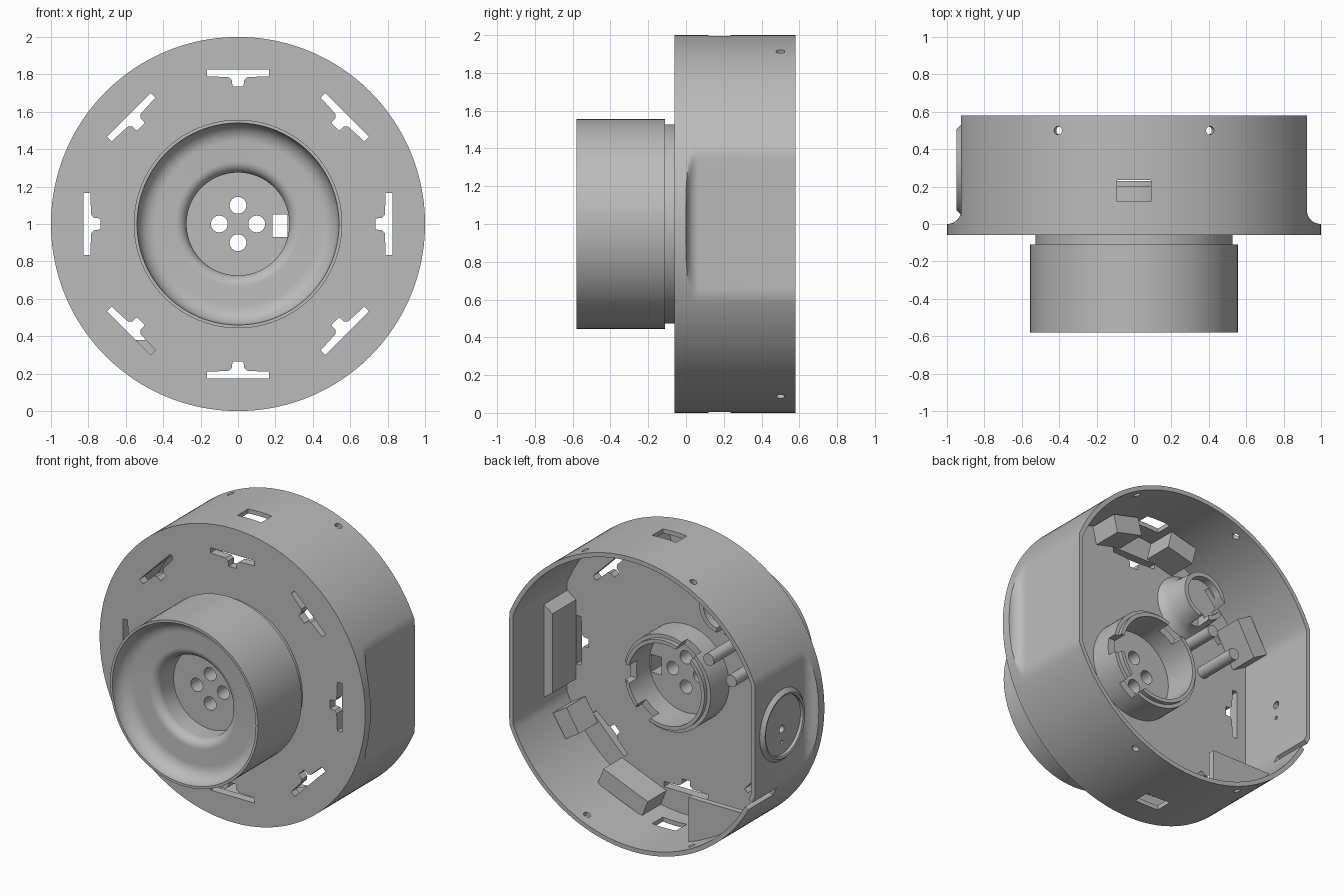
import bpy, bmesh
from math import sin, cos, pi, radians
from mathutils import Matrix, Vector

if "Cube" in bpy.data.objects:
    bpy.data.objects.remove(bpy.data.objects["Cube"])

grey = bpy.data.materials.new("matte_grey")
grey.use_nodes = True
grey.diffuse_color = (0.5, 0.5, 0.5, 1)
grey.node_tree.nodes["Principled BSDF"].inputs["Base Color"].default_value = (0.5, 0.5, 0.5, 1)


def place(deg=0, y=0):
    """Turn about the main axis, clockwise from the top, then lift to axis height."""
    return Matrix.Translation((0, y, 1)) @ Matrix.Rotation(radians(deg), 4, 'Y')


def ring(r, y, n=64, clip=9, cx=0, cz=0):
    pts = [(r * cos(2 * pi * i / n), r * sin(2 * pi * i / n)) for i in range(n)]
    return [Vector((max(-clip, min(clip, x)) + cx, y, z + cz)) for x, z in pts]


def skin(bm, loops, matrix=None, closed=False):
    """Join equal loops of points into a solid, capped or closed on itself."""
    matrix = matrix or place()
    rows = [[bm.verts.new(matrix @ p) for p in loop] for loop in loops]
    pairs = list(zip(rows, rows[1:]))
    if closed:
        pairs.append((rows[-1], rows[0]))
    else:
        bm.faces.new(rows[0])
        bm.faces.new(rows[-1])
    for a, b in pairs:
        for i in range(len(a)):
            j = (i + 1) % len(a)
            bm.faces.new((a[i], a[j], b[j], b[i]))


def prism(bm, outline, y0, y1, matrix=None):
    skin(bm, [[Vector((x, y, z)) for x, z in outline] for y in (y0, y1)], matrix)


def box(bm, x0, x1, z0, z1, y0, y1, matrix=None):
    prism(bm, [(x0, z0), (x1, z0), (x1, z1), (x0, z1)], y0, y1, matrix)


def rod(bm, r, y0, y1, cx=0, cz=0, matrix=None):
    skin(bm, [ring(r, y, 24, cx=cx, cz=cz) for y in (y0, y1)], matrix)


def finish(name, bm, cutter=None):
    bmesh.ops.recalc_face_normals(bm, faces=bm.faces)
    mesh = bpy.data.meshes.new(name)
    bm.to_mesh(mesh)
    bm.free()
    ob = bpy.data.objects.new(name, mesh)
    bpy.context.collection.objects.link(ob)
    mesh.materials.append(grey)
    if cutter:
        mod = ob.modifiers.new("cut", 'BOOLEAN')
        mod.operation, mod.solver, mod.object = 'DIFFERENCE', 'EXACT', cutter
        deps = bpy.context.evaluated_depsgraph_get()
        ob.data = bpy.data.meshes.new_from_object(ob.evaluated_get(deps))
        ob.modifiers.clear()
    bpy.ops.object.select_all(action='DESELECT')
    ob.select_set(True)
    bpy.context.view_layer.objects.active = ob
    bpy.ops.object.shade_smooth_by_angle(angle=radians(30))
    return ob


def arc(cr, cy, r, start, end, steps=8):
    """Profile points (radius, y) along a rounded corner."""
    angles = [radians(start + (end - start) * i / steps) for i in range(steps + 1)]
    return [(cr + r * cos(a), cy + r * sin(a)) for a in angles]


# Cutter for the centre: four bolt holes and the square key opening
bm = bmesh.new()
for cx, cz in ((0.1, 0), (-0.1, 0), (0, 0.1), (0, -0.1)):
    rod(bm, 0.045, -0.4, 0.1, cx, cz)
box(bm, 0.185, 0.265, -0.07, 0.05, -0.4, 0.1)
centre_cutter = finish("centre_cutter", bm)

# Cutter for the housing: centre openings, T slots, wall holes and notch
bm = bmesh.new()
bm.from_mesh(centre_cutter.data)
half = [(0.165, 0.825), (0.165, 0.79), (0.05, 0.785), (0.032, 0.77), (0.03, 0.735)]
tee = half + [(-x, z) for x, z in reversed(half)]
for i in range(8):
    prism(bm, tee, -0.2, 0.05, place(45 * i))
stand = Matrix.Rotation(pi / 2, 4, 'X')
for deg in (24, -24, 156, -156):
    rod(bm, 0.023, 0.8, 1.1, matrix=place(deg, 0.5) @ stand)
for deg in (0, 180):
    box(bm, -0.09, 0.09, 0.9, 1.1, 0.12, 0.235, place(deg))
box(bm, -0.03, 0.03, 0.85, 1.1, 0.32, 0.7, place(-117))
sideways = Matrix.Translation((0, 0.29, 1)) @ Matrix.Rotation(pi / 2, 4, 'Z')
rod(bm, 0.025, 0.8, 1.1, cz=-0.03, matrix=sideways)
rod(bm, 0.012, 0.8, 1.1, cz=-0.12, matrix=sideways)
housing_cutter = finish("housing_cutter", bm)

# Housing: round dish, open at the back, two flat sides blending into the flange
bm = bmesh.new()
loops = [ring(1, -0.06, 160), ring(1, 0, 160)]
for i in range(1, 9):
    a = pi / 2 * i / 8
    loops.append(ring(1, 0.07 * (1 - cos(a)), 160, 1 - 0.075 * sin(a)))
loops += [ring(1, 0.58, 160, 0.925), ring(0.97, 0.58, 160, 0.895), ring(0.97, 0, 160, 0.895)]
skin(bm, loops)
finish("housing", bm, housing_cutter)

# Front hub: dished face rolling into the centre well
bm = bmesh.new()
profile = [(0.275, -0.3)]
profile += arc(0.335, -0.42, 0.06, 180, 270)
profile += arc(0.44, -0.58, 0.1, 90, 0)
profile += [(0.557, -0.58), (0.557, -0.11), (0.527, -0.11), (0.527, -0.02)]
skin(bm, [ring(r, y, 96) for r, y in profile])
finish("front_hub", bm, centre_cutter)

# Rear collar: stepped tube with gaps in its rim
bm = bmesh.new()
for deg in (-30, 90, 145):
    box(bm, -0.06, 0.06, 0.2, 0.4, 0.14, 0.4, place(deg))
rim_cutter = finish("rim_cutter", bm)
bm = bmesh.new()
profile = [(0.275, -0.01), (0.325, -0.01), (0.325, 0.2), (0.3, 0.2), (0.3, 0.23), (0.275, 0.23)]
skin(bm, [ring(r, y) for r, y in profile], closed=True)
finish("rear_collar", bm, rim_cutter)

# Round raised rim on the right flat
bm = bmesh.new()
profile = [(0.2, 0.91), (0.2, 0.945), (0.215, 0.95), (0.24, 0.926), (0.24, 0.91)]
skin(bm, [ring(r, y) for r, y in profile], sideways, closed=True)
finish("side_rim", bm)

# Inner cup with a flared foot, slot kept clear
bm = bmesh.new()
prism(bm, tee, -0.2, 0.5, place(-45))
box(bm, -0.03, 0.03, -0.3, -0.1, 0.1, 0.4, Matrix.Translation((-0.4, 0, 1.6)))
cup_cutter = finish("cup_cutter", bm)
bm = bmesh.new()
profile = [(0.22, -0.01), (0.19, 0.02), (0.17, 0.06), (0.16, 0.2), (0.13, 0.2), (0.13, 0.15)]
skin(bm, [ring(r, y, 48) for r, y in profile], Matrix.Translation((-0.4, 0, 1.6)))
finish("inner_cup", bm, cup_cutter)

# Inner posts
bm = bmesh.new()
rod(bm, 0.04, -0.01, 0.3, -0.38, 0.3)
rod(bm, 0.04, -0.01, 0.3, -0.55, 0.2)
finish("inner_posts", bm)

# Support blocks around the inner wall
bm = bmesh.new()
for deg, width in ((14, 0.1), (-14, 0.1), (122, 0.09), (158, 0.18), (-60, 0.13)):
    box(bm, -width, width, 0.84, 0.96, -0.01, 0.2, place(deg))
prism(bm, [(0.83, -0.27), (0.83, 0.27), (0.9, 0.32), (0.9, -0.32)], -0.01, 0.25)
finish("support_blocks", bm)

# Corner panel near the lower right notch
bm = bmesh.new()
prism(bm, [(-0.3, -0.62), (-0.3, -0.93), (-0.55, -0.81), (-0.76, -0.62)], 0.36, 0.4)
finish("corner_panel", bm)

for helper in (centre_cutter, housing_cutter, rim_cutter, cup_cutter):
    bpy.data.objects.remove(helper)
